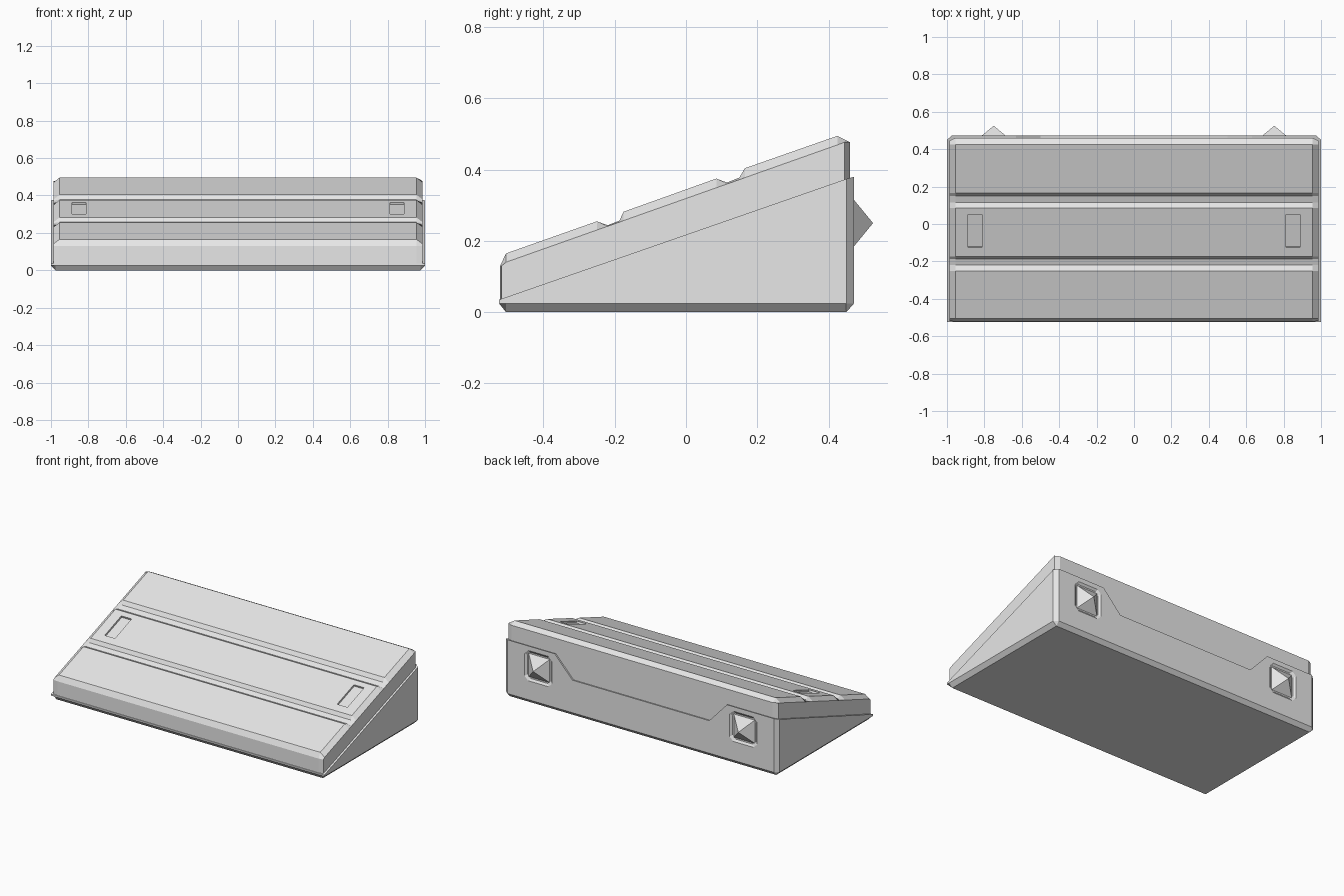
import bpy, bmesh
from math import atan
from mathutils import Matrix

cube = bpy.data.objects.get("Cube")
if cube:
    bpy.data.objects.remove(cube, do_unlink=True)

grey = bpy.data.materials.new("plain grey")
grey.use_nodes = True
grey.diffuse_color = (0.8, 0.8, 0.8, 1)
grey.node_tree.nodes["Principled BSDF"].inputs["Base Color"].default_value = (0.8, 0.8, 0.8, 1)


def loft(name, rings):
    """Skin a list of equal point rings and cap both ends."""
    bm = bmesh.new()
    loops = [[bm.verts.new(p) for p in ring] for ring in rings]
    n = len(loops[0])
    for a, b in zip(loops, loops[1:]):
        for i in range(n):
            j = (i + 1) % n
            bm.faces.new((a[i], a[j], b[j], b[i]))
    bm.faces.new(loops[0])
    bm.faces.new(loops[-1])
    bmesh.ops.recalc_face_normals(bm, faces=bm.faces)
    return finish(name, bm)


def finish(name, bm):
    mesh = bpy.data.meshes.new(name)
    bm.to_mesh(mesh)
    bm.free()
    mesh.materials.append(grey)
    ob = bpy.data.objects.new(name, mesh)
    bpy.context.collection.objects.link(ob)
    return ob


def cut(target, cutter):
    """Subtract the cutter from the target and discard it."""
    mod = target.modifiers.new("recess", 'BOOLEAN')
    mod.operation = 'DIFFERENCE'
    mod.solver = 'EXACT'
    mod.object = cutter
    bpy.context.view_layer.objects.active = target
    bpy.ops.object.modifier_apply(modifier=mod.name)
    bpy.data.objects.remove(cutter, do_unlink=True)


def section(x, profile):
    return [(x, y, z) for y, z in profile]


# Wedge body: chamfered ends, and a back edge that steps down in the middle
def body_profile(back_top):
    return [(-0.505, 0), (-0.525, 0.025), (-0.525, 0.035),
            (0.472, back_top), (0.472, 0.025), (0.45, 0)]


end = [(-0.505, 0.025), (-0.525, 0.025), (-0.525, 0.035),
       (0.45, 0.374), (0.45, 0.025), (0.449, 0.025)]
half = [(1, end), (0.975, body_profile(0.38)),
        (0.63, body_profile(0.38)), (0.5, body_profile(0.24))]
stations = [(-x, p) for x, p in half] + [(x, p) for x, p in reversed(half)]
body = loft("wedge_body", [section(x, p) for x, p in stations])

# Sloping top panel with two cross grooves and bevelled rims
top = [(-0.522, 0.033), (-0.522, 0.13), (-0.505, 0.165), (-0.25, 0.255),
       (-0.22, 0.244), (-0.187, 0.257), (-0.175, 0.282), (0.085, 0.375),
       (0.115, 0.364), (0.15, 0.378), (0.165, 0.404), (0.425, 0.495),
       (0.46, 0.477), (0.46, 0.2)]
rim = [(min(max(y, -0.518), 0.445), min(z, 0.135 + (y + 0.52) * 0.354)) for y, z in top]
panel = loft("top_panel", [section(-0.987, rim), section(-0.955, top),
                           section(0.955, top), section(0.987, rim)])


def rounded_square(x, y, r):
    c = r * 0.75
    pts = [(c, r), (r, c), (r, -c), (c, -r), (-c, -r), (-r, -c), (-r, c), (-c, r)]
    return [(x + u, y, 0.25 + v) for u, v in pts]


for side, label in ((1, "left"), (-1, "right")):
    # Shallow slot in the middle strip of the panel
    bm = bmesh.new()
    bmesh.ops.create_cube(bm, size=1, matrix=Matrix.Translation((side * 0.85, -0.0375, 0.331))
                          @ Matrix.Rotation(atan(0.358), 4, 'X')
                          @ Matrix.Diagonal((0.075, 0.185, 0.024, 1)))
    cut(panel, finish("slot_cutter", bm))

    # Recessed socket in the back with a pyramid stud
    x = side * 0.75
    cut(body, loft("socket_cutter", [rounded_square(x, 0.49, 0.1), rounded_square(x, 0.472, 0.1),
                                     rounded_square(x, 0.462, 0.086)]))
    r = 0.078
    bm = bmesh.new()
    base = [bm.verts.new((x + u * r, 0.461, 0.25 + v * r))
            for u, v in ((-1, -1), (1, -1), (1, 1), (-1, 1))]
    tip = bm.verts.new((x, 0.525, 0.25))
    bm.faces.new(base)
    for i in range(4):
        bm.faces.new((base[i], base[(i + 1) % 4], tip))
    bmesh.ops.recalc_face_normals(bm, faces=bm.faces)
    finish(label + "_back_stud", bm)
